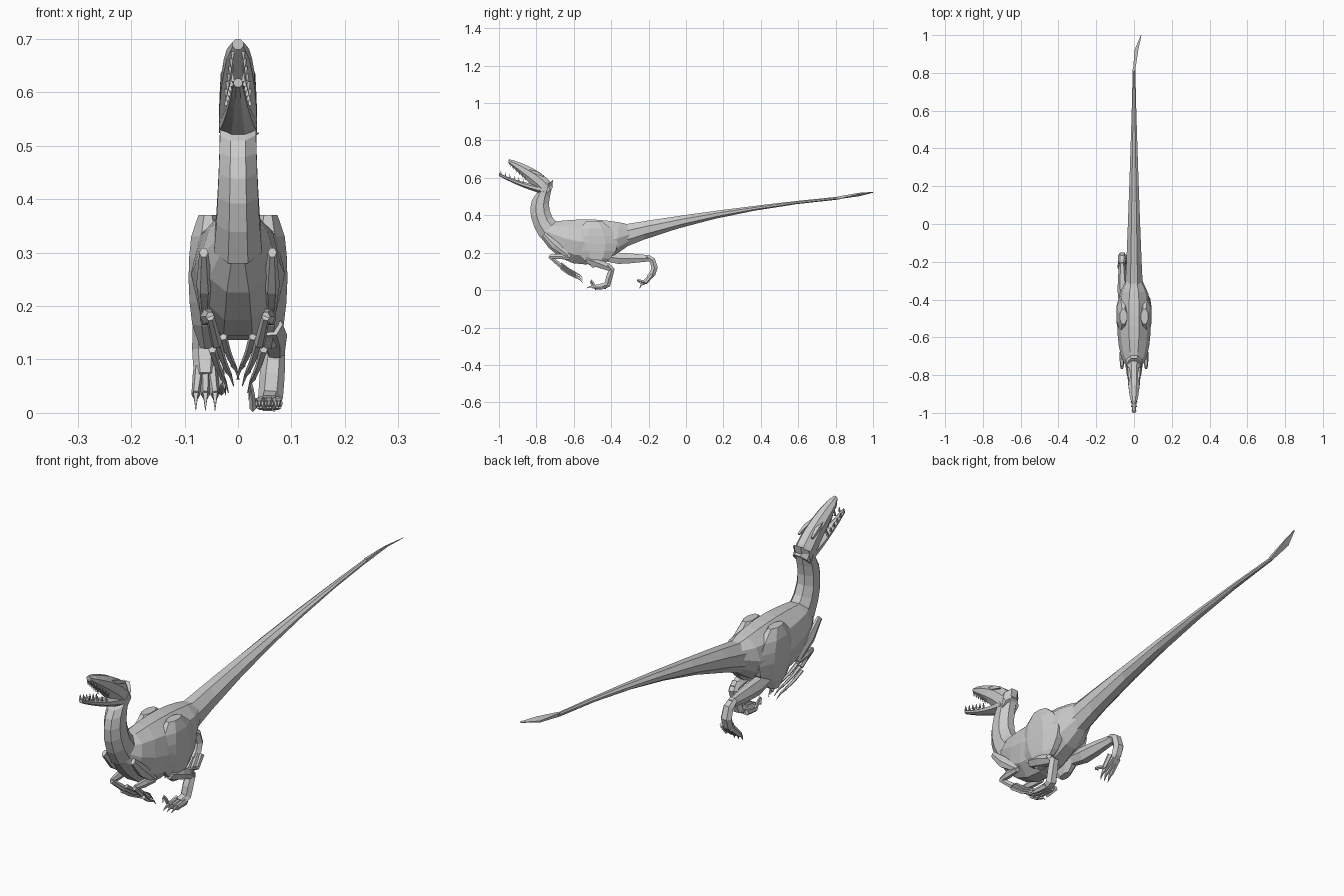
import bpy, bmesh, math
from mathutils import Vector

cube = bpy.data.objects.get("Cube")
if cube:
    bpy.data.objects.remove(cube, do_unlink=True)

grey = bpy.data.materials.new("plain_grey")
grey.use_nodes = True
tone = (0.6, 0.6, 0.6, 1)
grey.diffuse_color = tone
grey.node_tree.nodes["Principled BSDF"].inputs["Base Color"].default_value = tone


def skin(name, rings, sides):
    """Flat-shaded skin over rings of (centre, side vector, up vector)."""
    bm = bmesh.new()
    angles = [math.tau * (i + 0.5) / sides for i in range(sides)]
    loops = [[bm.verts.new(centre + side * math.sin(a) + up * math.cos(a)) for a in angles]
             for centre, side, up in rings]
    for lower, upper in zip(loops, loops[1:]):
        for i in range(sides):
            j = (i + 1) % sides
            bm.faces.new((lower[i], lower[j], upper[j], upper[i]))
    bm.faces.new(loops[0])
    bm.faces.new(loops[-1])
    bmesh.ops.recalc_face_normals(bm, faces=bm.faces)
    mesh = bpy.data.meshes.new(name)
    bm.to_mesh(mesh)
    bm.free()
    mesh.materials.append(grey)
    bpy.context.collection.objects.link(bpy.data.objects.new(name, mesh))


def mix(start, end, t):
    return start + (end - start) * t


def bezier(controls, t):
    """Point on a curve of any degree, controls given as (y, z)."""
    points = [Vector((0, y, z)) for y, z in controls]
    while len(points) > 1:
        points = [a.lerp(b, t) for a, b in zip(points, points[1:])]
    return points[0]


def hull(name, top, bottom, width, bulge=0, x=0, steps=6, sides=8):
    """Solid between a top and a bottom curve; half width runs start to end plus a bulge."""
    fit = 1 / math.cos(math.pi / sides)
    rings = []
    for i in range(steps + 1):
        t = i / steps
        high, low = bezier(top, t), bezier(bottom, t)
        half = mix(*width, t) + bulge * math.sqrt(abs(math.sin(math.pi * t)))
        rings.append(((high + low) / 2 + Vector((x, 0, 0)),
                      Vector((half * fit, 0, 0)), (high - low) / 2 * fit))
    skin(name, rings, sides)


def limb(name, xs, path, radii, bulge=0, flat=1, sides=6):
    """Tapered limb along a (y, z) path, x running between two values."""
    last = len(path) - 1
    points = [Vector((mix(*xs, i / last), y, z)) for i, (y, z) in enumerate(path)]
    rings = []
    for i, point in enumerate(points):
        along = (points[min(i + 1, last)] - points[max(i - 1, 0)]).normalized()
        side = Vector((1, 0, 0))
        side = (side - along * along.x).normalized()
        radius = mix(*radii, i / last) + bulge * math.sin(math.pi * i / last)
        rings.append((point, side * radius * flat, along.cross(side) * radius))
    skin(name, rings, sides)


# Deep-chested torso and long stiff tail
hull("torso", [(-.75, .36), (-.5, .4), (-.3, .35)], [(-.79, .3), (-.6, 0), (-.29, .25)],
     (.03, .04), bulge=.05, steps=7, sides=10)
hull("tail", [(-.4, .34), (.2, .44), (.82, .5)], [(-.4, .2), (.1, .42), (.82, .485)],
     (.05, .007), bulge=-.003)

# Thin tail tip, twisted to one side
tip_rings = []
for t in (0, .6, 1):
    blade = mix(.008, .002, t) + .01 * math.sin(math.pi * t)
    tip_rings.append((Vector((.038 * t * t, mix(.81, 1, t), mix(.493, .523, t))),
                      Vector((blade, 0, blade * t)), Vector((0, 0, mix(.01, .001, t)))))
skin("tail_tip", tip_rings, 4)

# S-curved neck
hull("neck", [(-.68, .35), (-.77, .43), (-.72, .5), (-.71, .59)],
     [(-.78, .28), (-.86, .4), (-.84, .5), (-.78, .53)], (.045, .035), bulge=-.004)

# Skull and open lower jaw
hull("skull", [(-.71, .55), (-.73, .63), (-.92, .7), (-.95, .7)],
     [(-.76, .5), (-.95, .68)], (.032, .01), bulge=.01)
hull("lower_jaw", [(-.76, .56), (-.88, .57), (-1, .626)],
     [(-.75, .51), (-.87, .54), (-1, .61)], (.036, .008))


def tooth(name, x, y, z, height):
    limb(name, (x, x), [(y, z), (y, z + height)], (.005, .001), sides=4)


for s, side in ((1, "left"), (-1, "right")):
    # Brow ridge and rows of teeth
    limb(side + "_brow", (s * .03, s * .02), [(-.76, .61), (-.8, .628), (-.85, .645)],
         (.005, .004), bulge=.006, sides=4)
    for i in range(6):
        t = i / 5
        x = s * mix(.022, .01, t)
        tooth(side + "_upper_tooth", x, mix(-.86, -.94, t), mix(.606, .676, t), -.018)
        tooth(side + "_lower_tooth", x, mix(-.87, -.99, t), mix(.575, .62, t), .018)

    # Folded arm: back to the elbow, forward to the wrist, back to the fingers
    shoulder, elbow, wrist, knuckle = (-.76, .3), (-.62, .175), (-.73, .18), (-.67, .13)
    limb(side + "_upper_arm", (s * .064, s * .062), [shoulder, (-.7, .24), elbow],
         (.014, .012), bulge=.012, flat=.6)
    limb(side + "_forearm", (s * .062, s * .052), [elbow, (-.68, .18), wrist],
         (.012, .01), bulge=.006, flat=.8)
    limb(side + "_hand", (s * .052, s * .04), [wrist, knuckle], (.01, .013), flat=.8)
    for i in range(3):
        drop = .012 * (i - 1)
        x = .048 - .01 * i
        y, z = knuckle
        limb(side + "_finger", (s * x, s * (x - .018)),
             [(y, z + drop), (y + .04, z - .03 + drop), (y + .08, z - .05 + drop)],
             (.008, .005), sides=5)
        limb(side + "_finger_claw", (s * (x - .018), s * (x - .03)),
             [(y + .08, z - .05 + drop), (y + .1, z - .06 + drop), (y + .12, z - .08 + drop)],
             (.006, .001), sides=4)

    # Thigh wrapped around the hip
    hull(side + "_thigh", [(-.45, .37), (-.28, .25), (-.45, .13)],
         [(-.53, .37), (-.67, .25), (-.5, .12)], (.018, .015), bulge=.02, x=s * .056)

# Left leg, planted under the body
limb("left_shin", (.06, .07), [(-.53, .165), (-.47, .145), (-.4, .115)],
     (.024, .018), bulge=.006)
limb("left_foot", (.07, .058), [(-.42, .135), (-.397, .11), (-.41, .07), (-.42, .03), (-.455, .018)],
     (.015, .018), bulge=.003, flat=1.2)

# Right leg, kicked out behind
limb("right_shin", (-.056, -.064), [(-.43, .18), (-.36, .17), (-.3, .17), (-.19, .17)],
     (.03, .018), bulge=.01, flat=.8)
limb("right_foot", (-.064, -.061), [(-.21, .18), (-.18, .16), (-.168, .12), (-.178, .09), (-.2, .066)],
     (.015, .016), bulge=.004, flat=1.2)


def foot(side, x, inner, root, pitch):
    """Three clawed toes and a raised inner sickle claw, pitched down by an angle."""
    def reach(*steps):
        return [(root[0] - ahead * math.cos(pitch) - lift * math.sin(pitch),
                 root[1] - ahead * math.sin(pitch) + lift * math.cos(pitch))
                for ahead, lift in steps]

    for i in (-1, 0, 1):
        spread = x + .018 * i
        limb(side + "_toe", (x + .012 * i, spread), reach((-.01, 0), (.025, 0), (.055, 0)),
             (.015, .011), flat=.75)
        limb(side + "_toe_claw", (spread, spread), reach((.05, 0), (.07, 0), (.088, -.008)),
             (.01, .001), flat=.7, sides=4)
    sickle = [(.03 + .045 * math.sin(a) - .01, .035 * math.sin(a * 2 - 1)) for a in (.4, .8, 1.2, 1.6, 2)]
    limb(side + "_sickle_claw", (x + inner * .028, x + inner * .038),
         reach((-.015, 0), *sickle), (.012, .001), sides=5, flat=.7)


foot("left", .058, -1, (-.445, .018), 0)
foot("right", -.061, 1, (-.192, .072), .77)
